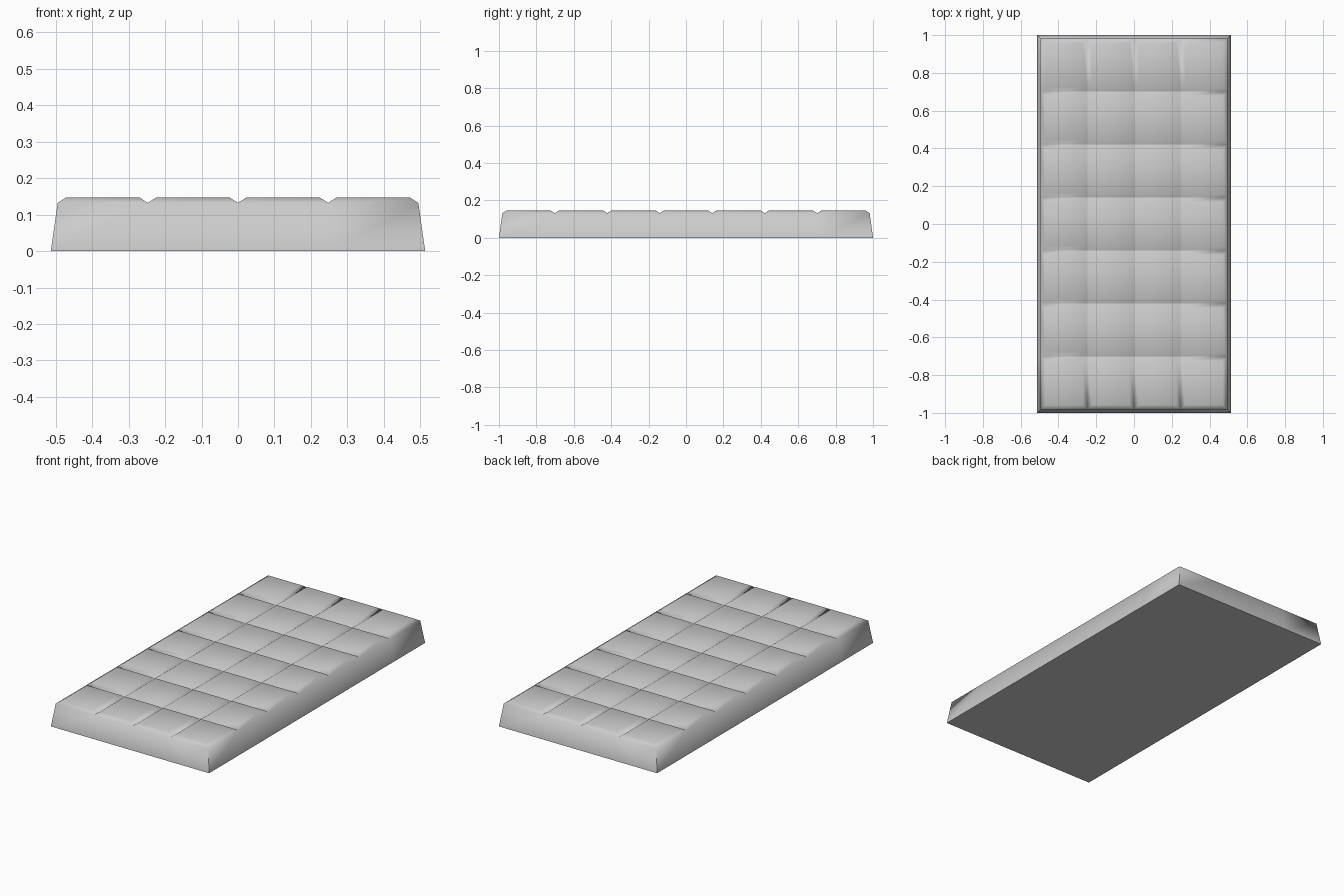
import bpy, bmesh, math

if "Cube" in bpy.data.objects:
    bpy.data.objects.remove(bpy.data.objects["Cube"])

COLS, ROWS = 4, 7
HALF_X, HALF_Y = 0.494, 0.982        # outline where the squares begin
BASE_X, BASE_Y = 0.513, 1.0          # outline on the ground
GROOVE_Z, TOP_Z, CHAMFER = 0.132, 0.147, 0.0235

bm = bmesh.new()

# grid of squares at groove height
bmesh.ops.create_grid(bm, x_segments=COLS, y_segments=ROWS, size=1)
for v in bm.verts:
    v.co = (v.co.x * HALF_X, v.co.y * HALF_Y, GROOVE_Z)
bm.normal_update()

# raised pads with chamfered borders
bmesh.ops.inset_individual(bm, faces=bm.faces[:], thickness=CHAMFER, use_even_offset=True)
for f in bm.faces:
    if f.calc_area() > 0.02:
        for v in f.verts:
            v.co.z = TOP_Z
bmesh.ops.remove_doubles(bm, verts=bm.verts[:], dist=0.0005)

# sloped side walls
rim = [e for e in bm.edges if e.is_boundary]
ext = bmesh.ops.extrude_edge_only(bm, edges=rim)["geom"]
for v in (g for g in ext if isinstance(g, bmesh.types.BMVert)):
    v.co = (v.co.x * BASE_X / HALF_X, v.co.y * BASE_Y / HALF_Y, 0)

# flat underside
bottom = [e for e in bm.edges if e.is_boundary]
bmesh.ops.contextual_create(bm, geom=bottom)
bmesh.ops.recalc_face_normals(bm, faces=bm.faces[:])

mesh = bpy.data.meshes.new("chocolate_bar")
bm.to_mesh(mesh)
bm.free()
bar = bpy.data.objects.new("chocolate_bar", mesh)
bpy.context.collection.objects.link(bar)

# soft pad edges, crisp grooves and corners
bpy.context.view_layer.objects.active = bar
bar.select_set(True)
bpy.ops.object.shade_smooth_by_angle(angle=math.radians(58))
